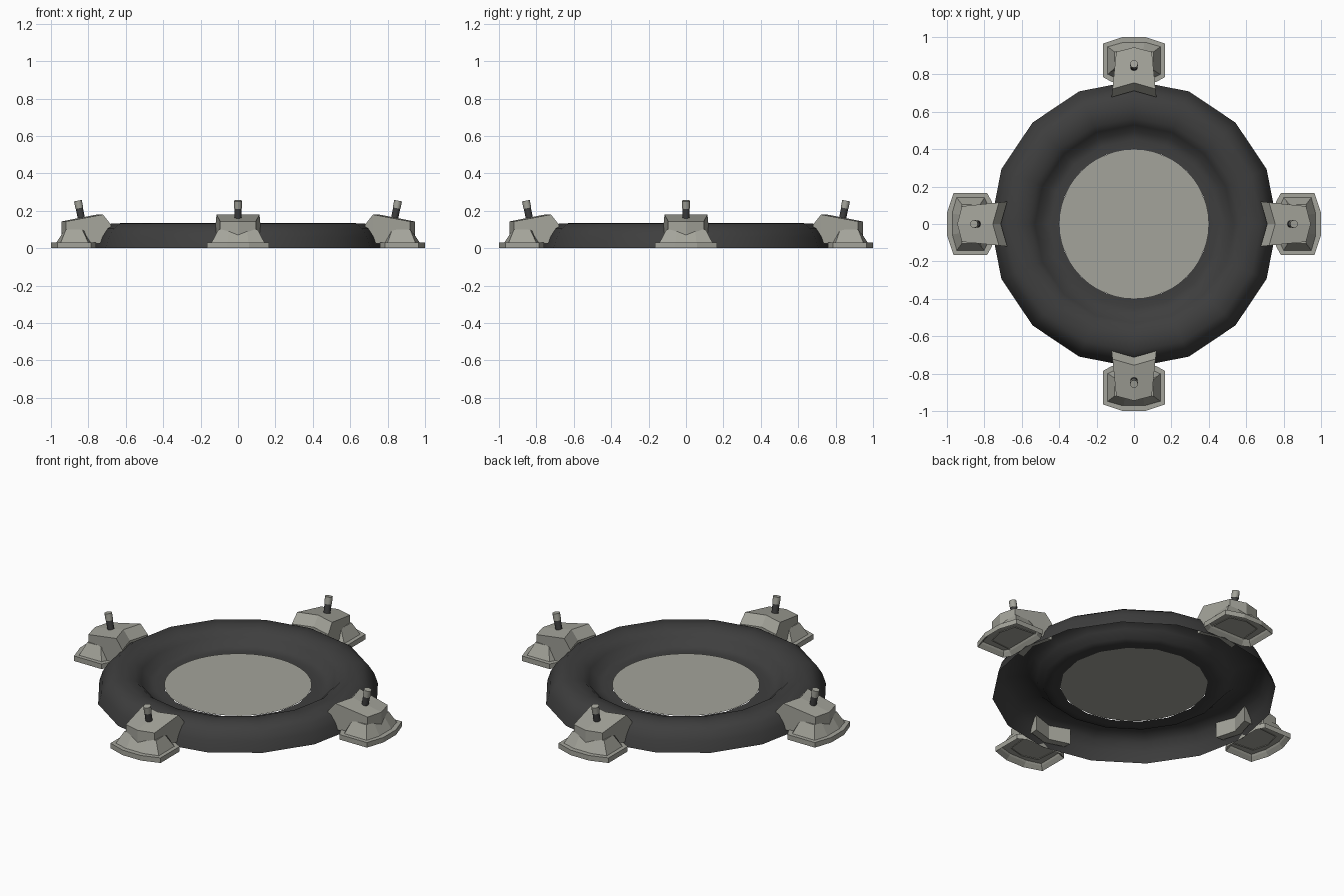
import bpy, bmesh, math
from mathutils import Matrix, Vector

if "Cube" in bpy.data.objects:
    bpy.data.objects.remove(bpy.data.objects["Cube"])


def material(name, rgb):
    m = bpy.data.materials.new(name)
    m.diffuse_color = (*rgb, 1)
    m.use_nodes = True
    m.node_tree.nodes["Principled BSDF"].inputs["Base Color"].default_value = m.diffuse_color
    return m


GREY = material("warm_grey", (0.37, 0.37, 0.325))
DARK = material("charcoal", (0.048, 0.048, 0.048))


def finish(bm, name, mat, matrix=None, recalc=True):
    if recalc:
        bmesh.ops.recalc_face_normals(bm, faces=bm.faces)
    if matrix:
        bm.transform(matrix)
    me = bpy.data.meshes.new(name)
    bm.to_mesh(me)
    bm.free()
    me.materials.append(mat)
    ob = bpy.data.objects.new(name, me)
    bpy.context.collection.objects.link(ob)
    return ob


# Rounded 16-sided ring, an open shell seen hollow from below
profile = [(0.767, 0), (0.748, 0.06), (0.72, 0.105), (0.68, 0.131), (0.62, 0.134),
           (0.565, 0.125), (0.53, 0.095), (0.495, 0.055), (0.45, 0.047), (0.40, 0.05)]
bm = bmesh.new()
N = 16
loops = [[bm.verts.new((r * math.cos(2 * math.pi * k / N), r * math.sin(2 * math.pi * k / N), z))
          for k in range(N)] for r, z in profile]
for a, b in zip(loops, loops[1:]):
    for k in range(N):
        j = (k + 1) % N
        f = bm.faces.new((a[k], a[j], b[j], b[k]))
        f.smooth = True
finish(bm, "ring", DARK, recalc=False)

# Centre disc
bm = bmesh.new()
bmesh.ops.create_circle(bm, cap_ends=True, segments=48, radius=0.398,
                        matrix=Matrix.Translation((0, 0, 0.054)))
for f in bm.faces:
    if f.normal.z < 0:
        f.normal_flip()
finish(bm, "centre_disc", GREY, recalc=False)


def clamp_base(tag, turn):
    # Foot plate with a stepped hollow underneath
    half = [(1.0, 0.06), (0.965, 0.165), (0.785, 0.165), (0.76, 0.12)]
    outline = half + [(x, -y) for x, y in reversed(half)]
    bm = bmesh.new()
    low = [bm.verts.new((x, y, 0)) for x, y in outline]
    high = [bm.verts.new((x, y, 0.03)) for x, y in outline]
    bottom = bm.faces.new(low[::-1])
    bm.faces.new(high)
    for i in range(len(low)):
        j = (i + 1) % len(low)
        bm.faces.new((low[i], low[j], high[j], high[i]))
    bm.normal_update()
    for inset, rise in ((0.022, 0.02), (0.053, 0.08)):
        bmesh.ops.inset_region(bm, faces=[bottom], thickness=inset)
        bmesh.ops.translate(bm, verts=bottom.verts, vec=(0, 0, rise))
    finish(bm, "clamp_base_" + tag, GREY, turn, recalc=False)


def clamp_housing(tag, turn):
    # Block lofted from outer wall to ridge to inner end:
    # middle radius, side radius, half width, top height
    sections = [(0.945, 0.92, 0.095, 0.143), (0.755, 0.722, 0.115, 0.18), (0.712, 0.678, 0.12, 0.125)]
    bm = bmesh.new()
    top, low = [], []
    for mid, side, w, z in sections:
        pts = [(side, -w), (mid, 0), (side, w)]
        top.append([bm.verts.new((x, y, z)) for x, y in pts])
        low.append([bm.verts.new((x, y, 0.025)) for x, y in pts])
    for i in range(2):
        for k in range(2):
            bm.faces.new((top[i][k], top[i][k + 1], top[i + 1][k + 1], top[i + 1][k]))
        for k in (0, 2):
            bm.faces.new((top[i][k], top[i + 1][k], low[i + 1][k], low[i][k]))
    for k in range(2):
        for i in (0, 2):
            bm.faces.new((top[i][k], top[i][k + 1], low[i][k + 1], low[i][k]))
        # floor only over the inner arm, the rest stays open above the plate
        bm.faces.new((low[1][k], low[1][k + 1], low[2][k + 1], low[2][k]))
    finish(bm, "clamp_housing_" + tag, GREY, turn)


def stud_part(name, mat, radius, start, end, turn):
    # Cylinder standing square to the sloping housing top
    bm = bmesh.new()
    bmesh.ops.create_cone(bm, cap_ends=True, segments=12, radius1=radius, radius2=radius,
                          depth=end - start, matrix=Matrix.Translation((0, 0, (start + end) / 2)))
    for f in bm.faces:
        f.smooth = abs(f.normal.z) < 0.5
    for e in bm.edges:
        e.smooth = all(f.smooth for f in e.link_faces)
    lean = Matrix.Translation((0.838, 0, 0.162)) @ Matrix.Rotation(math.radians(11), 4, 'Y')
    finish(bm, name, mat, turn @ lean)


# Four clamps around the ring
for k, tag in enumerate(("right", "back", "left", "front")):
    turn = Matrix.Rotation(k * math.pi / 2, 4, 'Z')
    clamp_base(tag, turn)
    clamp_housing(tag, turn)
    stud_part("stud_shaft_" + tag, DARK, 0.019, -0.01, 0.055, turn)
    stud_part("stud_cap_" + tag, GREY, 0.021, 0.053, 0.094, turn)
